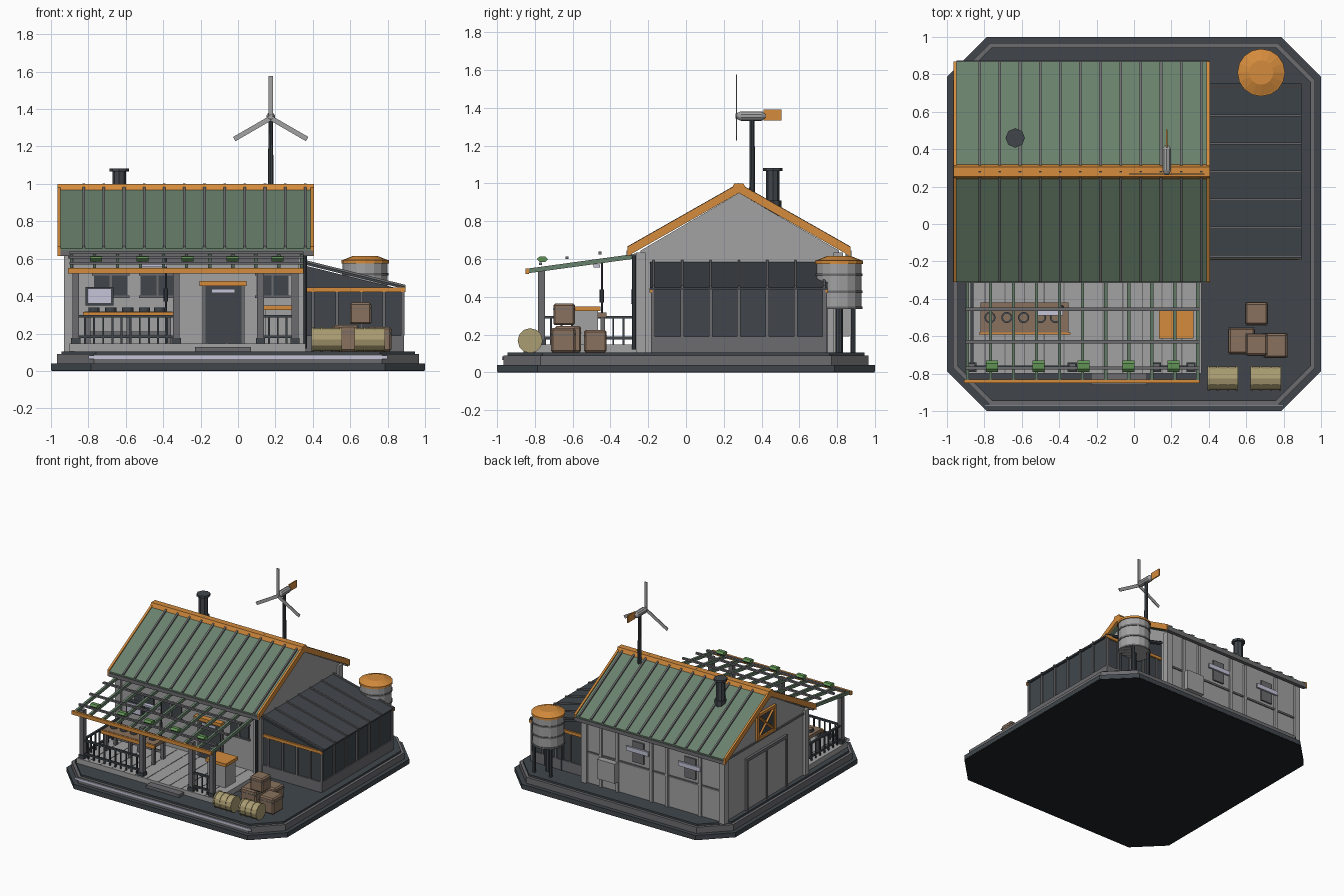
import bpy, bmesh, math
from mathutils import Matrix, Vector

if "Cube" in bpy.data.objects:
    bpy.data.objects.remove(bpy.data.objects["Cube"])


def material(name, r, g, b):
    m = bpy.data.materials.new(name)
    m.diffuse_color = (r, g, b, 1)
    m.use_nodes = True
    m.node_tree.nodes["Principled BSDF"].inputs["Base Color"].default_value = m.diffuse_color
    return m


SLATE = material("dark slate", .052, .062, .072)
GREY = material("mid grey", .15, .15, .16)
LIGHT = material("light grey", .36, .36, .36)
GREEN = material("roof green", .14, .22, .15)
ORANGE = material("orange", .66, .26, .045)
BROWN = material("crate brown", .25, .165, .11)
KHAKI = material("khaki", .41, .34, .17)
LEAF = material("leaf green", .12, .29, .09)
GLOW = material("pale lavender", .56, .56, .70)
BLACK = material("near black", .015, .016, .018)


def finish(name, bm, *mats):
    bmesh.ops.recalc_face_normals(bm, faces=bm.faces)
    me = bpy.data.meshes.new(name)
    bm.to_mesh(me)
    bm.free()
    for m in mats:
        me.materials.append(m)
    ob = bpy.data.objects.new(name, me)
    bpy.context.collection.objects.link(ob)
    return ob


def boxes(name, mat, *spans):
    """One object from boxes given as (x0, x1, y0, y1, z0, z1)."""
    bm = bmesh.new()
    for x0, x1, y0, y1, z0, z1 in spans:
        m = Matrix.Translation(((x0 + x1) / 2, (y0 + y1) / 2, (z0 + z1) / 2))
        bmesh.ops.create_cube(bm, size=1, matrix=m @ Matrix.Diagonal((x1 - x0, y1 - y0, z1 - z0, 1)))
    return finish(name, bm, mat)


def prisms(name, mat, pts, axis, *spans):
    """Profile extruded along an axis over every (a, b) span."""
    bm = bmesh.new()
    place = {"x": lambda p, t: (t, p[0], p[1]), "y": lambda p, t: (p[0], t, p[1]),
             "z": lambda p, t: (p[0], p[1], t)}[axis]
    n = len(pts)
    for a, b in spans:
        lo = [bm.verts.new(place(p, a)) for p in pts]
        hi = [bm.verts.new(place(p, b)) for p in pts]
        bm.faces.new(lo)
        bm.faces.new(hi)
        for i in range(n):
            bm.faces.new((lo[i], lo[(i + 1) % n], hi[(i + 1) % n], hi[i]))
    return finish(name, bm, mat)


def rods(name, mat, sides, *items):
    """Cylinders or cones given as (start, end, r_start, r_end)."""
    bm = bmesh.new()
    for a, b, r0, r1 in items:
        a, b = Vector(a), Vector(b)
        d = b - a
        m = Matrix.Translation((a + b) / 2) @ d.to_track_quat("Z", "Y").to_matrix().to_4x4()
        bmesh.ops.create_cone(bm, cap_ends=True, segments=sides, radius1=r0, radius2=r1,
                              depth=d.length, matrix=m)
    return finish(name, bm, mat)


def octagon(h, c):
    return [(h, c), (c, h), (-c, h), (-h, c), (-h, -c), (-c, -h), (c, -h), (h, -c)]


# Stepped base
prisms("base_underside", BLACK, octagon(.998, .785), "z", (0, .004))
prisms("base_slab", SLATE, octagon(1, .787), "z", (.004, .04))
prisms("base_tier", GREY, octagon(.967, .77), "z", (.04, .09))
prisms("base_pad", SLATE, octagon(.945, .76), "z", (.09, .105))
boxes("base_light_strip", GLOW, (-.8, .8, -.974, -.966, .065, .083))

# House shell, corner posts and wall battens
prisms("house_walls", LIGHT, [(-.24, .1), (.81, .1), (.81, .645), (.28, .95), (-.24, .645)], "x", (-.91, .35))
boxes("corner_posts", LIGHT, *[(x - .025, x + .025, y - .025, y + .025, .1, .635)
                               for x in (-.905, .345) for y in (-.24, .805)])
boxes("wall_battens", LIGHT, *[(x - .012, x + .012, .81, .825, .1, .63) for x in (-.7, -.4, -.26, .05, .2)])
boxes("wall_bands", GREY, (-.91, .35, .81, .818, .35, .365), (-.91, .35, -.252, -.24, .58, .61),
      (-.918, -.91, -.24, .81, .60, .615))
boxes("gutters", GREY, (-.95, .4, -.315, -.285, .615, .645), (-.95, .4, .845, .875, .615, .645))
rods("downpipe", SLATE, 8, ((.36, -.275, .12), (.36, -.275, .62), .01, .01))


# Pitched roof with seams, barge boards and ridge
def slope(side, top, thick):
    e, r = (.28 + side * .59, .655), (.28, .99)
    return [(e[0], e[1] + top), (r[0], r[1] + top), (r[0], r[1] + top - thick), (e[0], e[1] + top - thick)]


seams = [-.825 + .1077 * i for i in range(12)]
for side, label in ((-1, "front"), (1, "back")):
    prisms("roof_" + label, GREEN, slope(side, 0, .035), "x", (-.95, .39))
    prisms("roof_seams_" + label, GREY, slope(side, .012, .02), "x", *[(x - .007, x + .007) for x in seams])
    prisms("barge_boards_" + label, ORANGE, slope(side, .01, .05), "x", (-.965, -.948), (.388, .405))
prisms("ridge_cap", ORANGE, [(.24, .965), (.255, 1.0), (.305, 1.0), (.32, .965)], "x", (-.965, .405))

# Chimney
rods("chimney", SLATE, 8, ((-.635, .46, .8), (-.635, .46, 1.065), .036, .036),
     ((-.635, .46, 1.065), (-.635, .46, 1.083), .052, .052), ((-.635, .46, .86), (-.635, .46, .91), .045, .045))

# Wind turbine
rods("turbine_pole", SLATE, 10, ((.175, .35, .85), (.175, .35, 1.345), .016, .013))
rods("turbine_nacelle", LIGHT, 10, ((.175, .29, 1.357), (.175, .4, 1.357), .025, .025),
     ((.175, .262, 1.357), (.175, .29, 1.357), .012, .025), ((.175, .4, 1.357), (.175, .42, 1.357), .025, .012))
boxes("turbine_tail", ORANGE, (.171, .179, .41, .505, 1.333, 1.392))
bm = bmesh.new()
for a in (0, 120, 240):
    m = (Matrix.Translation((.175, .267, 1.352)) @ Matrix.Rotation(math.radians(a), 4, "Y")
         @ Matrix.Translation((0, 0, .115)) @ Matrix.Diagonal((.026, .006, .22, 1)))
    bmesh.ops.create_cube(bm, size=1, matrix=m)
finish("turbine_blades", bm, LIGHT)

# Front door, windows and wall screen
boxes("door_frame", GREY, (-.19, .035, -.25, -.24, .14, .47))
boxes("front_door", SLATE, (-.175, .02, -.258, -.25, .145, .455))
boxes("door_lintel", ORANGE, (-.205, .045, -.285, -.24, .455, .482))
boxes("door_light", GLOW, (-.14, -.02, -.264, -.256, .418, .434))
wins = [(-.77, -.59), (-.52, -.34), (.1, .27)]
boxes("front_windows", SLATE, *[(a, b, -.248, -.24, .40, .51) for a, b in wins])
boxes("window_frames", GREY, *[(a - .01, b + .01, -.255, -.24, z, z + .012) for a, b in wins for z in (.39, .51)],
      *[((a + b) / 2 - .006, (a + b) / 2 + .006, -.255, -.24, .40, .51) for a, b in wins])
boxes("screen_frame", SLATE, (-.815, -.665, -.285, -.255, .35, .45))
boxes("screen", GLOW, (-.802, -.678, -.29, -.284, .362, .438))

# Back wall windows and cooling unit
boxes("back_window_boards", GREY, *[(x - .05, x + .05, .81, .822, .39, .56) for x in (-.14, -.61)])
boxes("back_lights", GLOW, *[(x - .1, x + .1, .82, .835, .475, .51) for x in (-.14, -.61)])
boxes("cooling_unit", LIGHT, (.04, .2, .81, .865, .19, .35))

# Left gable: barn doors and cross-braced loft window
boxes("barn_doors", LIGHT, (-.922, -.91, .03, .27, .11, .5), (-.922, -.91, .28, .52, .11, .5))
boxes("barn_door_trim", GREY, *[(-.93, -.91, y - .01, y + .01, .1, .52) for y in (.02, .275, .53)],
      (-.93, -.91, .01, .54, .5, .525))
boxes("loft_glass", SLATE, (-.918, -.91, .17, .39, .63, .82))
boxes("loft_frame", ORANGE, *[(-.93, -.91, y - .011, y + .011, .62, .83) for y in (.17, .39)],
      *[(-.93, -.91, .16, .4, z - .011, z + .011) for z in (.63, .82)])
rods("loft_braces", ORANGE, 4, ((-.92, .17, .63), (-.92, .39, .82), .011, .011),
     ((-.92, .39, .63), (-.92, .17, .82), .011, .011))

# Glazed lean-to
prisms("lean_to_glass", SLATE, [(.35, .1), (.88, .1), (.88, .435), (.35, .565)], "y", (-.175, .735))
boxes("lean_to_sill", GREY, (.35, .888, -.185, .745, .1, .19))
ribs = [-.172, -.02, .13, .28, .43, .58, .732]
boxes("lean_to_mullions", GREY, *[(.876, .89, y - .009, y + .009, .19, .435) for y in ribs],
      *[(x - .008, x + .008, y - .008, y + .008, .19, .43) for x in (.4, .53, .66, .78, .88) for y in (-.177, .737)])
prisms("lean_to_roof", SLATE, [(.35, .57), (.895, .437), (.895, .45), (.35, .585)], "y", (-.19, .75))
prisms("lean_to_roof_ribs", GREY, [(.35, .575), (.895, .44), (.895, .46), (.35, .595)], "y",
       *[(y - .006, y + .006) for y in ribs])
boxes("lean_to_beams", ORANGE, (.36, .895, -.192, -.178, .422, .446), (.36, .895, .738, .752, .422, .446))

# Porch deck, plank joints and step
boxes("deck", LIGHT, (-.9, .36, -.8, -.24, .1, .147))
boxes("deck_joints", GREY, *[(-.9 + .105 * i - .003, -.9 + .105 * i + .003, -.8, -.255, .145, .149) for i in range(1, 12)])
boxes("step", GREY, (-.23, .07, -.86, -.8, .1, .128))

# Porch posts and railings
posts = (-.867, -.33, .12, .305)
boxes("porch_posts", GREY, *[(x - .018, x + .018, -.783, -.747, .105, .54) for x in posts])
boxes("post_feet", SLATE, *[(x - .025, x + .025, -.79, -.74, .147, .175) for x in posts])
rails = []
for a, b in ((-.867, -.33), (.12, .305)):
    n = round((b - a) / .05)
    rails += [(a, b, -.773, -.757, z, z + .014) for z in (.175, .285)]
    rails += [(a + (b - a) * i / n - .005, a + (b - a) * i / n + .005, -.77, -.76, .147, .285) for i in range(1, n)]
rails += [(-.875, -.859, -.765, -.25, z, z + .014) for z in (.175, .285)]
rails += [(-.872, -.862, -.72 + .055 * i, -.71 + .055 * i, .147, .285) for i in range(9)]
boxes("railings", SLATE, *rails)

# Pergola
boxes("pergola_front_beam", ORANGE, (-.91, .35, -.85, -.832, .52, .55))
boxes("pergola_wall_beam", GREY, (-.91, .35, -.275, -.25, .6, .63))
prisms("pergola_rafters", GREEN, [(-.835, .525), (-.25, .605), (-.25, .63), (-.835, .55)], "x",
       *[(-.89 + .123 * i - .009, -.89 + .123 * i + .009) for i in range(11)])
boxes("pergola_battens", GREY, *[(-.9, .35, y - .009, y + .009, z - .007, z + .007)
                                for y, z in ((-.77, .575), (-.63, .607), (-.455, .632))])
prisms("pergola_plants", LEAF, [(-.79, .6), (-.775, .585), (-.745, .585), (-.73, .6), (-.745, .613), (-.775, .613)],
       "x", *[(x - .032, x + .032) for x in (-.76, -.51, -.27, -.03, .21)])

# Bar table with dishes, hanging light and lamp pole
boxes("bar_top", BROWN, (-.82, -.35, -.58, -.42, .29, .318))
boxes("bar_edge", ORANGE, (-.83, -.34, -.592, -.58, .288, .316))
boxes("bar_legs", GREY, *[(x - .012, x + .012, y - .012, y + .012, .147, .29) for x in (-.8, -.585, -.37) for y in (-.56, -.44)],
      (-.8, -.37, -.445, -.435, .19, .21))
dishes = (-.77, -.68, -.59, -.5, -.42)
rods("dishes", SLATE, 12, *[((x, -.5, .318), (x, -.5, .338), .03, .03) for x in dishes])
rods("dish_fill", BROWN, 12, *[((x, -.5, .335), (x, -.5, .34), .02, .02) for x in dishes])
boxes("hanging_light", GLOW, (-.52, -.38, -.49, -.455, .555, .57))
rods("lamp_pole", SLATE, 8, ((-.385, -.445, .147), (-.385, -.445, .6), .006, .006),
     ((-.385, -.445, .37), (-.385, -.445, .44), .012, .012))

# Serving cabinet
boxes("cabinet", LIGHT, (.145, .305, -.6, -.465, .147, .325))
boxes("cabinet_top", ORANGE, (.135, .318, -.612, -.453, .325, .35))

# Water tank on legs
T = (.68, .81)
rods("tank_body", LIGHT, 16, ((*T, .335), (*T, .58), .12, .12))
rods("tank_bands", GREY, 16, *[((*T, z), (*T, z + .014), .125, .125) for z in (.335, .42, .51)])
rods("tank_lid", ORANGE, 16, ((*T, .575), (*T, .592), .127, .127), ((*T, .592), (*T, .615), .122, .065))
rods("tank_legs", SLATE, 8, *[((T[0] + a, T[1] + b, .1), (T[0] + a, T[1] + b, .34), .013, .013)
                             for a in (-.075, .075) for b in (-.075, .075)],
     ((*T, .1), (*T, .34), .02, .02))


# Crates with bevelled edges and lid bands
crates = [(.575, -.625, .105, .14), (.755, -.65, .105, .13), (.655, -.645, .25, .115), (.655, -.48, .105, .12)]
ob = boxes("crates", BROWN, *[(x - s / 2, x + s / 2, y - s / 2, y + s / 2, z, z + s) for x, y, z, s in crates])
bev = ob.modifiers.new("edge", "BEVEL")
bev.width, bev.segments = .01, 1
boxes("crate_bands", GREY, *[(x - s / 2 - .002, x + s / 2 + .002, y - s / 2 - .002, y + s / 2 + .002, z + s * .72, z + s * .76)
                            for x, y, z, s in crates])

# Lying drums with hoops
drums = (.475, .705)
rods("drums", KHAKI, 12, *[((x - .082, -.825, .168), (x + .082, -.825, .168), .062, .062) for x in drums])
rods("drum_hoops", KHAKI, 12, *[((x + d - .006, -.825, .168), (x + d + .006, -.825, .168), .066, .066)
                               for x in drums for d in (-.075, -.027, .027, .075)])
